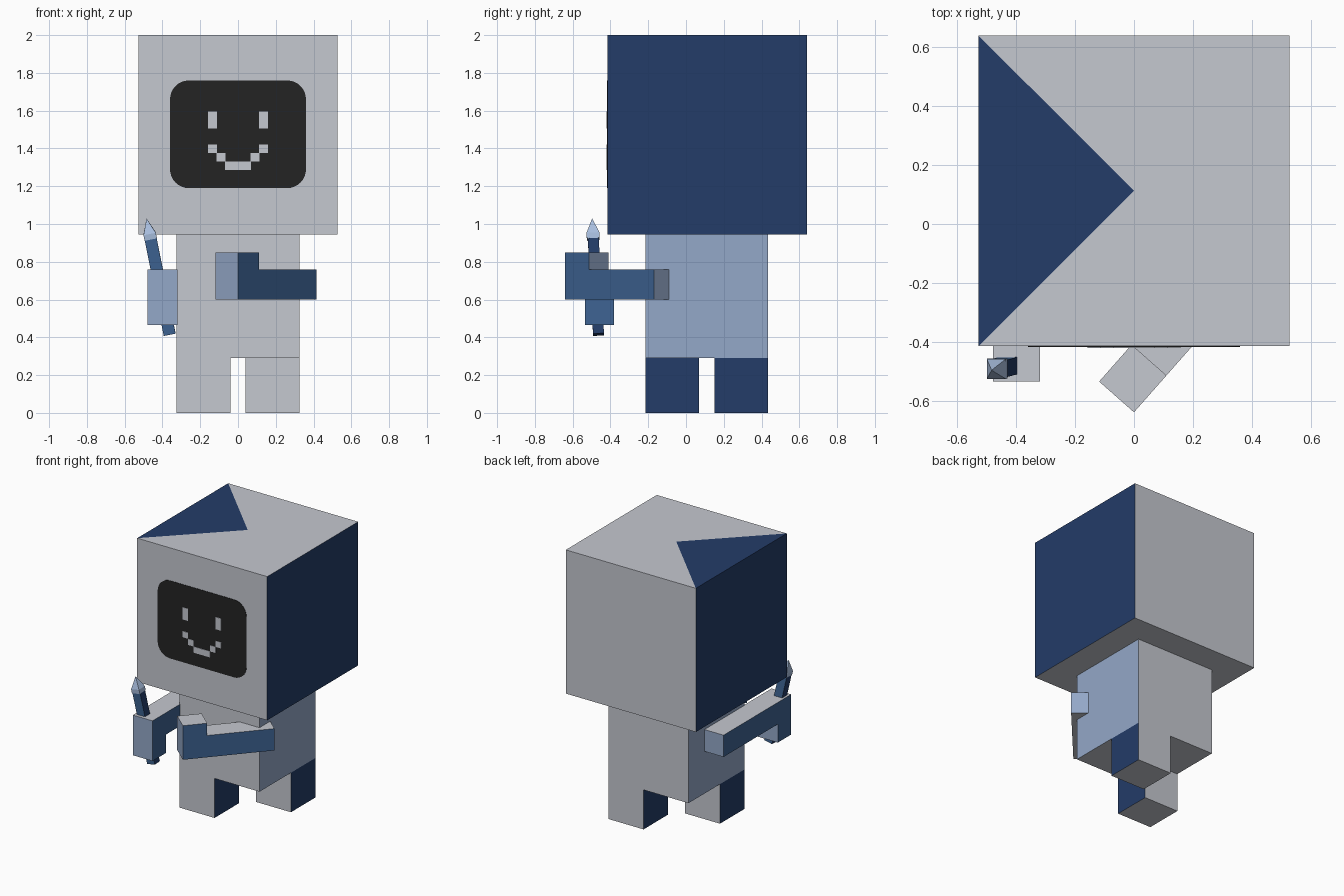
import bpy, bmesh, math
from mathutils import Vector, Matrix

cube = bpy.data.objects.get("Cube")
if cube:
    bpy.data.objects.remove(cube, do_unlink=True)


def material(name, *rgb):
    lin = [((c / 255 + 0.055) / 1.055) ** 2.4 for c in rgb]
    mat = bpy.data.materials.new(name)
    mat.use_nodes = True
    mat.diffuse_color = (*lin, 1)
    mat.node_tree.nodes["Principled BSDF"].inputs["Base Color"].default_value = (*lin, 1)
    return mat


grey = material("light grey", 197, 200, 208)
navy = material("navy", 35, 60, 104)
light_blue = material("light blue", 148, 168, 200)
steel_blue = material("steel blue", 62, 100, 147)
black = material("screen black", 36, 36, 36)
pale_blue = material("pale blue", 168, 190, 222)


def finish(name, bm, top, side=None, end=None, matrix=None):
    """Colour faces by direction: top/bottom, x sides, y ends."""
    bmesh.ops.recalc_face_normals(bm, faces=bm.faces)
    for f in bm.faces:
        f.normal_update()
        if abs(f.normal.x) > 0.8:
            f.material_index = 1
        elif abs(f.normal.y) > 0.8:
            f.material_index = 2
    if matrix:
        bm.transform(matrix)
    mesh = bpy.data.meshes.new(name)
    bm.to_mesh(mesh)
    bm.free()
    for mat in (top, side or top, end or top):
        mesh.materials.append(mat)
    obj = bpy.data.objects.new(name, mesh)
    bpy.context.collection.objects.link(obj)
    return obj


def box_mesh(lo, hi):
    lo, hi = Vector(lo), Vector(hi)
    bm = bmesh.new()
    bmesh.ops.create_cube(bm, size=1)
    bm.transform(Matrix.Translation((lo + hi) / 2) @ Matrix.Diagonal((*(hi - lo), 1)))
    return bm


def prism(points, direction):
    """Extrude a flat outline along a direction."""
    bm = bmesh.new()
    face = bm.faces.new([bm.verts.new(p) for p in points])
    ext = bmesh.ops.extrude_face_region(bm, geom=[face], use_keep_orig=True)
    verts = [g for g in ext["geom"] if isinstance(g, bmesh.types.BMVert)]
    bmesh.ops.translate(bm, verts=verts, vec=direction)
    return bm


# Head, with a navy triangle cut into its top
bm = box_mesh((-0.528, -0.415, 0.945), (0.528, 0.64, 2))
top = [f for f in bm.faces if f.normal.z > 0.9]
bmesh.ops.poke(bm, faces=top)
head = finish("head", bm, grey, navy)
for p in head.data.polygons:
    if p.center.z > 1.99 and p.center.x < -0.2:
        p.material_index = 1

# Body and two diagonal legs
finish("body", box_mesh((-0.325, -0.215, 0.29), (0.325, 0.435, 0.945)), grey, light_blue)
finish("right_leg", box_mesh((-0.325, -0.215, 0), (-0.04, 0.07, 0.29)), grey, navy)
finish("left_leg", box_mesh((0.04, 0.15, 0), (0.325, 0.435, 0.29)), grey, navy)

# Rounded face screen
FRONT = -0.415
outline = []
for i, (sx, sz) in enumerate([(1, 1), (-1, 1), (-1, -1), (1, -1)]):
    for k in range(9):
        a = math.radians(90 * i + 90 * k / 8)
        outline.append((sx * 0.26 + 0.1 * math.cos(a), FRONT, 1.475 + sz * 0.185 + 0.1 * math.sin(a)))
finish("face_screen", prism(outline, (0, -0.003, 0)), black)

# Eyes and stepped smile
def pixel(name, x0, x1, z0, z1):
    finish(name, box_mesh((x0, FRONT - 0.006, z0), (x1, FRONT - 0.001, z1)), grey)


for side, s in (("left", 1), ("right", -1)):
    for part, x, z, h in (("eye", 0.135, 1.505, 0.09), ("smile_end", 0.135, 1.375, 0.045),
                          ("smile_step", 0.09, 1.33, 0.045)):
        pixel(side + "_" + part, s * x - 0.0225, s * x + 0.0225, z, z + h)
pixel("smile_middle", -0.0675, 0.0675, 1.285, 1.33)


# Bent arms: side profile in y and z, extruded across x
def arm(name, profile, x, width, matrix=None):
    bm = prism([(x, y, z) for y, z in profile], (width, 0, 0))
    finish(name, bm, grey, steel_blue, light_blue, matrix)


arm("right_arm", [(-0.535, 0.465), (-0.38, 0.465), (-0.38, 0.6), (0.25, 0.6),
                  (0.25, 0.76), (-0.535, 0.76)], -0.48, 0.16)
turn = Matrix.Translation((0, -0.64, 0)) @ Matrix.Rotation(math.radians(-41.4), 4, "Z")
arm("left_arm", [(0, 0.6), (0.627, 0.6), (0.627, 0.76), (0.167, 0.76),
                 (0.167, 0.85), (0, 0.85)], -0.158, 0.158, turn)

# Tilted pointed tool held in the right hand
base = Vector((-0.362, -0.463, 0.415))
axis = Vector((-0.484, -0.497, 1.03)) - base
tilt = Matrix.Translation(base) @ Vector((0, 0, 1)).rotation_difference(axis).to_matrix().to_4x4()
finish("tool_shaft", box_mesh((-0.032, -0.029, 0), (0.032, 0.029, 0.52)),
       navy, navy, steel_blue, tilt)
bm = box_mesh((-0.033, -0.034, 0.515), (0.033, 0.034, 0.545))
cap = [f for f in bm.faces if f.normal.z > 0.9]
tip = bmesh.ops.poke(bm, faces=cap)["verts"]
tip[0].co.z = axis.length
finish("tool_tip", bm, pale_blue, matrix=tilt)
